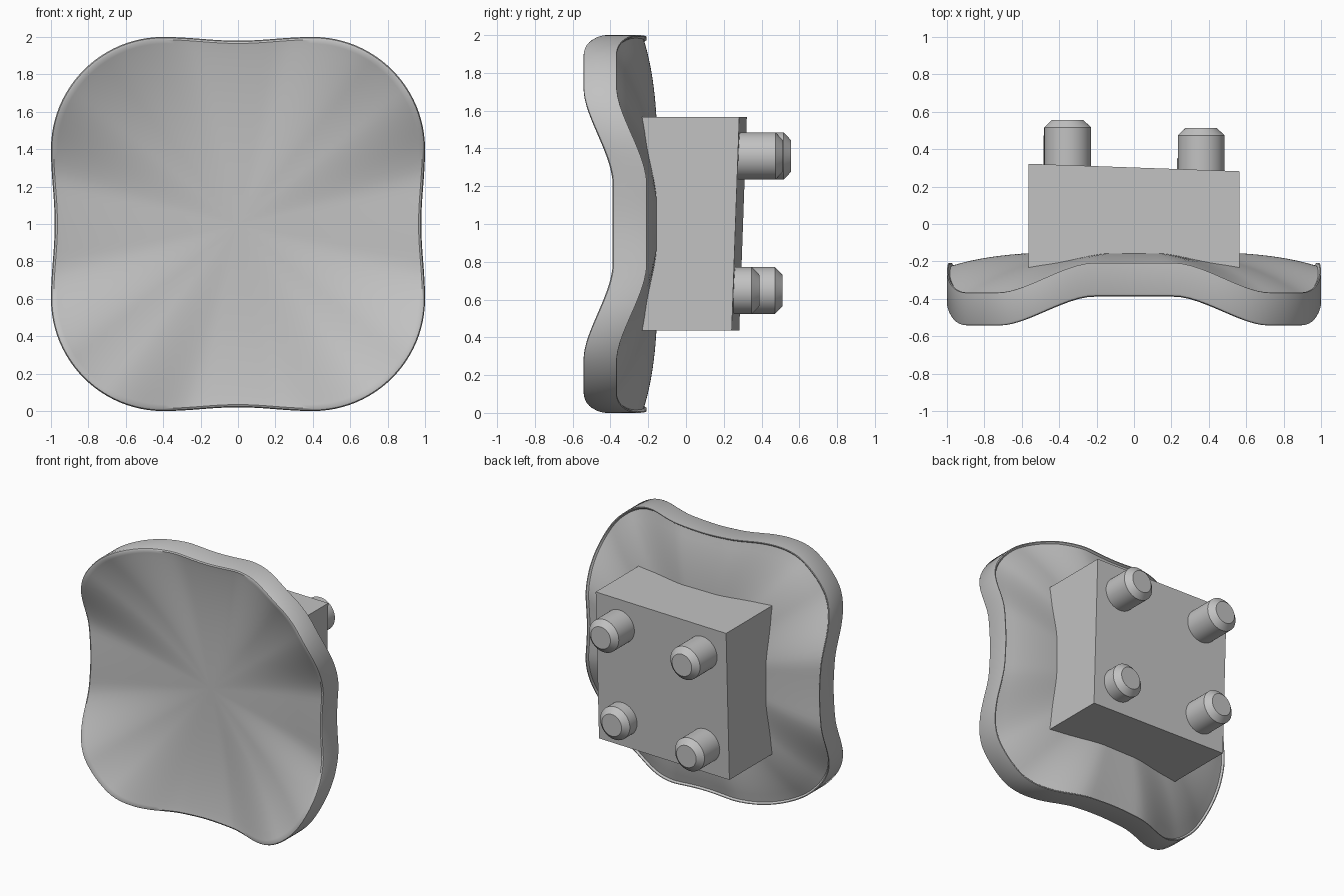
import bpy
import bmesh
from math import sin, cos, pi, radians, atan2, degrees

cube = bpy.data.objects.get("Cube")
if cube:
    bpy.data.objects.remove(cube, do_unlink=True)

# One flat grey for everything
grey = bpy.data.materials.new("plain_grey")
grey.use_nodes = True
grey.diffuse_color = (0.54, 0.54, 0.54, 1)
grey.node_tree.nodes["Principled BSDF"].inputs["Base Color"].default_value = grey.diffuse_color


def finish(name, bm, smooth=True):
    bmesh.ops.recalc_face_normals(bm, faces=bm.faces)
    mesh = bpy.data.meshes.new(name)
    bm.to_mesh(mesh)
    bm.free()
    mesh.materials.append(grey)
    obj = bpy.data.objects.new(name, mesh)
    bpy.context.collection.objects.link(obj)
    if smooth:
        bpy.ops.object.select_all(action="DESELECT")
        obj.select_set(True)
        bpy.context.view_layer.objects.active = obj
        bpy.ops.object.shade_smooth_by_angle(angle=radians(35))
    return obj


def skin(bm, rings):
    """Bridge a list of closed rings and return them as vertices."""
    loops = [[bm.verts.new(p) for p in ring] for ring in rings]
    n = len(loops[0])
    for a, b in zip(loops, loops[1:]):
        for i in range(n):
            j = (i + 1) % n
            bm.faces.new((a[i], a[j], b[j], b[i]))
    return loops


# Pad outline: rounded square, each side dipping slightly at its middle
def outline():
    side = []
    for i in range(16):
        x = 0.4 - 0.05 * i
        side.append((x, 1 - 0.02 * cos(pi / 2 * x / 0.4) ** 2))
    for i in range(24):
        a = pi / 2 + pi / 2 * i / 24
        side.append((-0.4 + 0.6 * cos(a), 0.4 + 0.6 * sin(a)))
    points = []
    for k in range(4):
        c, s = cos(k * pi / 2), sin(k * pi / 2)
        points += [(c * x - s * z, s * x + c * z) for x, z in side]
    return points


def lobe(x, z):
    """0 along the middle of each side, 1 around each corner."""
    a, b = abs(x), abs(z)
    v = (degrees(atan2(min(a, b), max(a, b))) - 12) / 27
    v = min(max(v, 0), 1)
    return v * v * (3 - 2 * v)


def ring(t, depth):
    """Scaled outline whose corners sweep forward."""
    return [(t * x, depth - 0.16 * t ** 2.3 * lobe(x, z), 1 + t * z)
            for x, z in outline()]


def front(t):
    return -0.33 - 0.06 * t ** 3


def back(t):
    return -0.148 - 0.08 * t ** 4


# Dished pad: front skin, small edge round, wall, thin rear lip, rear skin
N = 24
ts = [0.965 * i / N for i in range(1, N + 1)]
rings = [ring(t, front(t)) for t in ts]
rings += [ring(0.985, front(1) + 0.002), ring(0.995, front(1) + 0.007),
          ring(1, front(1) + 0.018), ring(1, back(1) + 0.02),
          ring(0.994, back(1) + 0.02), ring(0.984, back(1) + 0.006)]
rings += [ring(t, back(t)) for t in reversed(ts)]
bm = bmesh.new()
loops = skin(bm, rings)
for loop, y in ((loops[0], front(0)), (loops[-1], back(0))):
    hub = bm.verts.new((0, y, 1))
    for i, v in enumerate(loop):
        bm.faces.new((v, loop[(i + 1) % len(loop)], hub))
finish("dished_pad", bm)

# Mounting block with a slightly tilted rear face
bm = bmesh.new()
bmesh.ops.create_cube(bm, size=2)
for v in bm.verts:
    sx, sy, sz = v.co
    y = 0.282 - 0.02 * sx + 0.02 * sz if sy > 0 else -0.26
    v.co = (0.563 * sx, y, 1.002 + 0.565 * sz)
finish("mounting_block", bm, smooth=False)


# Chamfered pegs on the block's rear face
def peg(name, x, z, tip):
    profile = [(0.125, 0.15), (0.125, tip - 0.04), (0.083, tip)]
    angles = [2 * pi * i / 48 for i in range(48)]
    bm = bmesh.new()
    loops = skin(bm, [[(x + r * cos(a), y, z + r * sin(a)) for a in angles]
                      for r, y in profile])
    bm.faces.new(loops[0])
    bm.faces.new(loops[-1])
    finish(name, bm)


peg("upper_right_peg", -0.355, 1.36, 0.557)
peg("upper_left_peg", 0.359, 1.36, 0.514)
peg("lower_right_peg", -0.36, 0.648, 0.51)
peg("lower_left_peg", 0.354, 0.648, 0.388)
